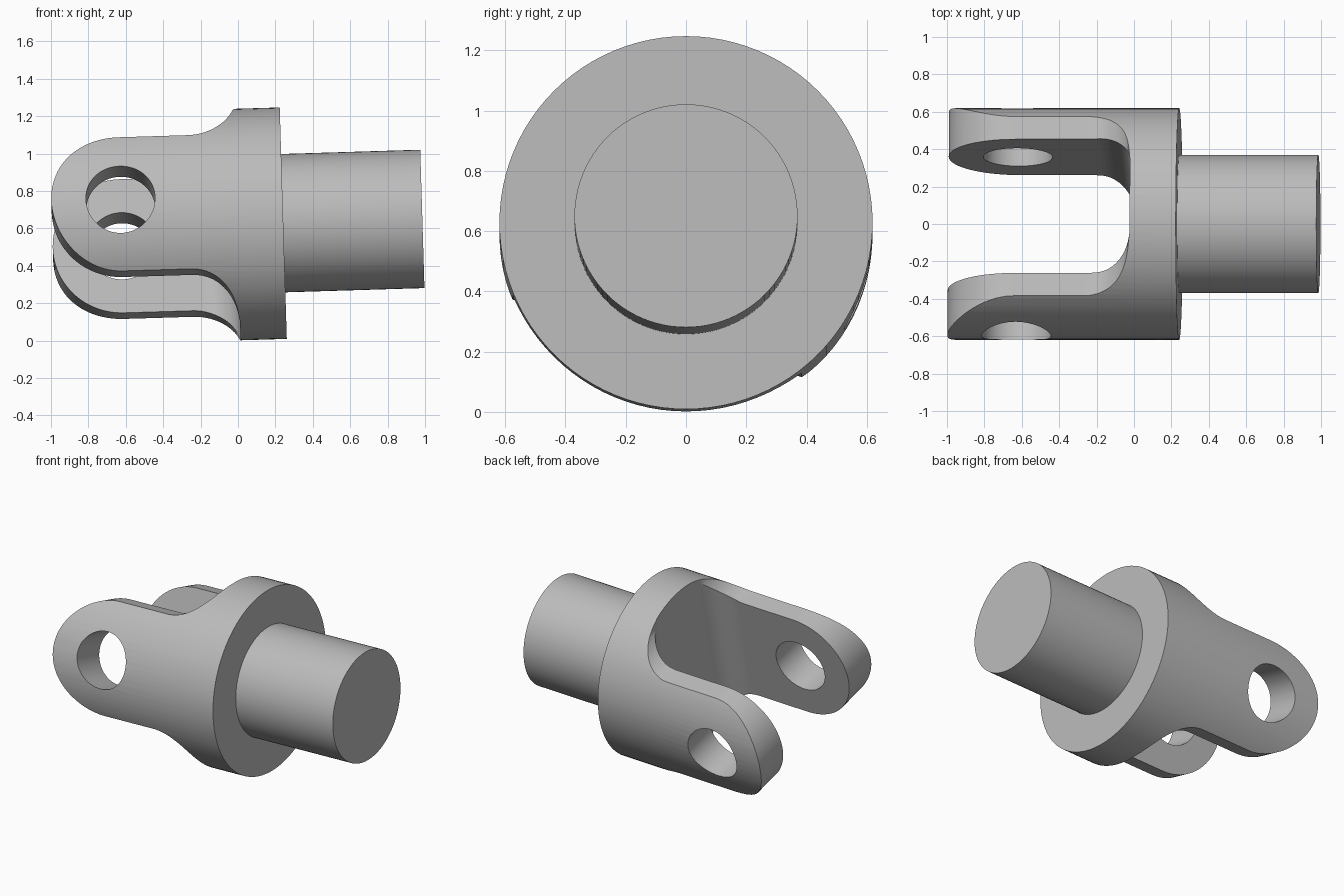
import bpy, bmesh
from math import radians, pi, cos, sin
from mathutils import Matrix, Vector

if "Cube" in bpy.data.objects:
    bpy.data.objects.remove(bpy.data.objects["Cube"], do_unlink=True)

# Main sizes, in the part's own frame: shaft along +X, fork arms at +Y and -Y
FLANGE_R, FLANGE_T = 0.619, 0.247
SHAFT_R, SHAFT_L = 0.37, 0.744
ARM_W = SLOT_W = 0.37           # half widths
PIN_X, PIN_R = -0.866, 0.185
SLOT_FILLET = 0.185
PLACE = Matrix.Translation((0.242, 0, 0.628)) @ Matrix.Rotation(radians(-1.75), 4, 'Y') \
    @ Matrix.Rotation(radians(-15), 4, 'X')

steel = bpy.data.materials.new("grey_steel")
GREY = (0.5, 0.5, 0.5, 1)
steel.use_nodes = True
steel.diffuse_color = GREY
steel.node_tree.nodes["Principled BSDF"].inputs["Base Color"].default_value = GREY


def arc(cx, cy, r, a0, a1, n=16):
    angles = [radians(a0 + (a1 - a0) * i / n) for i in range(n + 1)]
    return [(cx + r * cos(a), cy + r * sin(a)) for a in angles]


def mirrored(half):
    """Close an upper half profile with its reflection."""
    full = half + [(x, -y) for x, y in reversed(half)]
    return [p for i, p in enumerate(full)
            if (Vector(p) - Vector(full[i - 1])).length > 1e-5]


def make_object(name, bm):
    bmesh.ops.recalc_face_normals(bm, faces=bm.faces)
    mesh = bpy.data.meshes.new(name)
    bm.to_mesh(mesh)
    bm.free()
    mesh.materials.append(steel)
    obj = bpy.data.objects.new(name, mesh)
    bpy.context.collection.objects.link(obj)
    return obj


def cylinder(name, radius, x0, x1, axis='Y', segments=96):
    bm = bmesh.new()
    turn = Matrix.Rotation(pi / 2, 4, axis)
    if axis == 'Y':
        turn = Matrix.Translation(((x0 + x1) / 2, 0, 0)) @ turn
    bmesh.ops.create_cone(bm, cap_ends=True, segments=segments, radius1=radius,
                          radius2=radius, depth=x1 - x0, matrix=turn)
    return make_object(name, bm)


def prism(name, profile, to_3d, sweep):
    bm = bmesh.new()
    face = bm.faces.new([bm.verts.new(to_3d(x, y)) for x, y in profile])
    grown = bmesh.ops.extrude_face_region(bm, geom=[face])
    bmesh.ops.translate(bm, vec=sweep,
                        verts=[g for g in grown["geom"] if isinstance(g, bmesh.types.BMVert)])
    return make_object(name, bm)


def boolean(obj, cutter, operation):
    mod = obj.modifiers.new("cut", 'BOOLEAN')
    mod.operation, mod.object, mod.solver = operation, cutter, 'EXACT'
    bpy.context.view_layer.objects.active = obj
    bpy.ops.object.modifier_apply(modifier=mod.name)
    bpy.data.objects.remove(cutter, do_unlink=True)


def finish(obj):
    bpy.ops.object.select_all(action='DESELECT')
    obj.select_set(True)
    bpy.context.view_layer.objects.active = obj
    bpy.ops.object.shade_smooth_by_angle(angle=radians(30))
    weighted = obj.modifiers.new("even_shading", 'WEIGHTED_NORMAL')
    weighted.keep_sharp = True
    obj.matrix_world = PLACE


# Flange and fork start as one round bar
fork = cylinder("flange_and_fork", FLANGE_R, PIN_X - ARM_W - 0.05, 0)

# Side outline: full flange, concave shoulder, rounded arm end
shoulder = FLANGE_R - ARM_W
side = [(0.2, 0.8), (-FLANGE_T, 0.8)]
side += arc(-FLANGE_T - shoulder, FLANGE_R, shoulder, 0, -90)
side += arc(PIN_X, 0, ARM_W, 90, 180, 24)
boolean(fork, prism("side_outline", mirrored(side), lambda x, z: (x, -1, z), (0, 2, 0)),
        'INTERSECT')

# Slot between the arms, with rounded inner corners
slot = [(-2, SLOT_W)] + arc(-FLANGE_T - SLOT_FILLET, SLOT_W - SLOT_FILLET, SLOT_FILLET, 90, 0)
boolean(fork, prism("slot_cutter", mirrored(slot), lambda x, y: (x, y, -1), (0, 0, 2)),
        'DIFFERENCE')

# Pin hole through both arms
pin = cylinder("pin_cutter", PIN_R, -1, 1, axis='X', segments=64)
pin.location.x = PIN_X
bpy.context.view_layer.update()
boolean(fork, pin, 'DIFFERENCE')
finish(fork)

# Shaft
finish(cylinder("shaft", SHAFT_R, -0.05, SHAFT_L))
